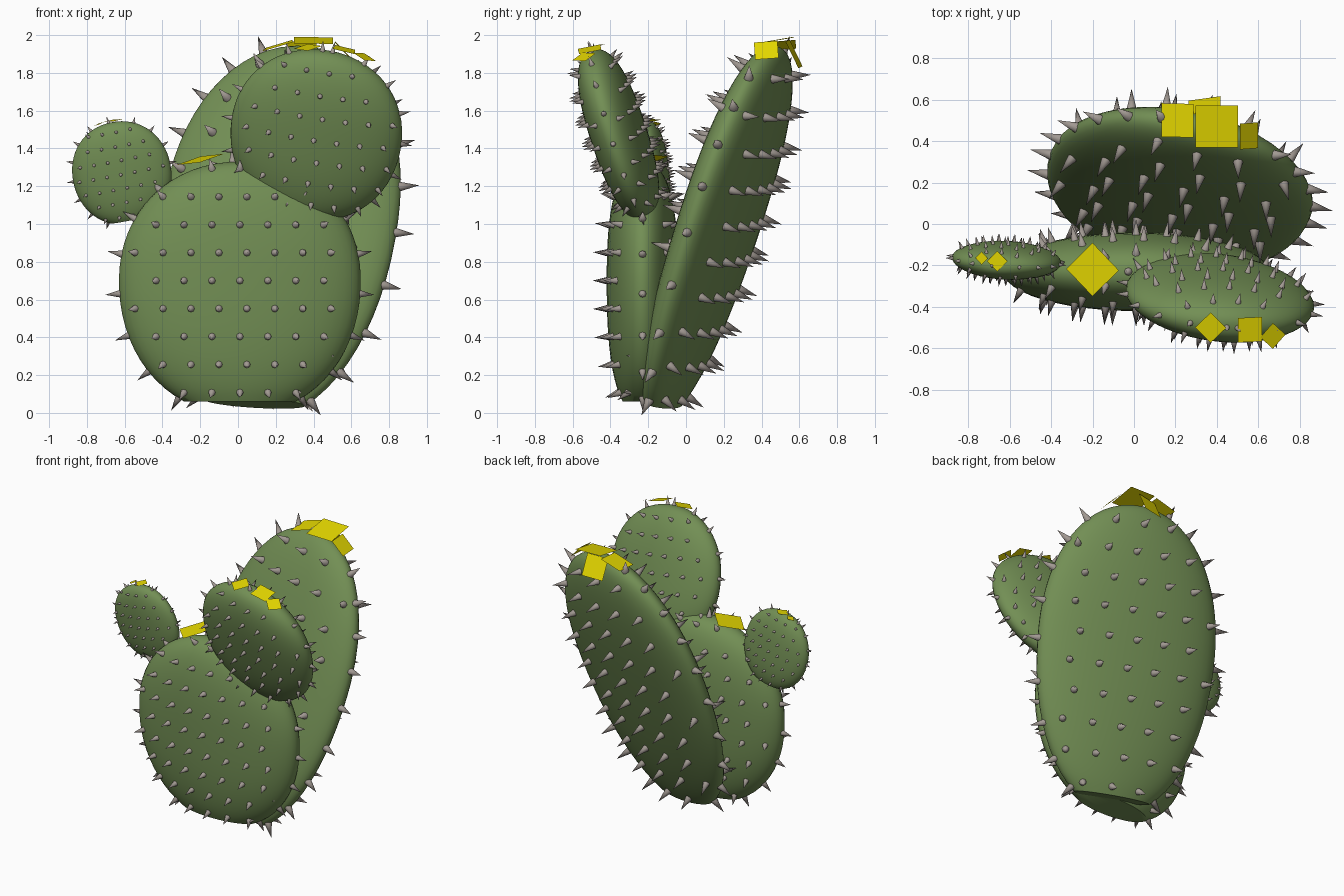
import bpy, math
from mathutils import Vector

if "Cube" in bpy.data.objects:
    bpy.data.objects.remove(bpy.data.objects["Cube"])


def material(name, rgb):
    m = bpy.data.materials.new(name)
    m.diffuse_color = (*rgb, 1)
    m.use_nodes = True
    m.node_tree.nodes["Principled BSDF"].inputs["Base Color"].default_value = m.diffuse_color
    return m


GREEN = material("cactus green", (0.17, 0.275, 0.09))
GREY = material("spine grey", (0.36, 0.32, 0.29))
YELLOW = material("flower yellow", (0.80, 0.70, 0.0))

# flowers: centre, normal, half diagonal, turn in degrees (45 = edges along the axes)
FLOWERS = [
    ((-0.20, -0.22, 1.342), (-0.24, -0.12, 1), 0.13, 0),
    ((0.21, 0.50, 1.945), (-0.30, -0.08, 1), 0.115, 45),
    ((0.40, 0.47, 1.972), (0.02, -0.17, 1), 0.145, 45),
    ((0.34, 0.572, 1.90), (-0.15, 0.87, 0.42), 0.11, 45),
    ((0.555, 0.425, 1.92), (0.75, -0.05, 0.7), 0.088, 45),
    ((0.37, -0.50, 1.935), (-0.1, -0.25, 1), 0.075, 0),
    ((0.56, -0.51, 1.925), (0.25, -0.2, 1), 0.085, 45),
    ((0.67, -0.54, 1.885), (0.4, -0.3, 1), 0.065, 0),
    ((-0.66, -0.18, 1.548), (-0.15, -0.1, 1), 0.05, 0),
    ((-0.735, -0.165, 1.53), (-0.4, -0.1, 1), 0.032, 0),
]


def make(name, verts, faces, mat, smooth=0):
    me = bpy.data.meshes.new(name)
    me.from_pydata([tuple(v) for v in verts], [], faces)
    me.materials.append(mat)
    me.update()
    ob = bpy.data.objects.new(name, me)
    bpy.context.collection.objects.link(ob)
    if smooth:
        bpy.context.view_layer.objects.active = ob
        ob.select_set(True)
        bpy.ops.object.shade_smooth_by_angle(angle=math.radians(smooth))
        ob.select_set(False)
    return ob


def bulge(s, n):
    return max(0.0, 1 - abs(s) ** n) ** (1 / n)


def pad(name, centre, axis, side, width, thick, up, down, cut, step, length, radius):
    """Egg-shaped flat pad with a cut base, plus rows of cone spines."""
    c, v = Vector(centre), Vector(axis).normalized()
    u = Vector(side)
    u = (u - v * u.dot(v)).normalized()
    w = u.cross(v)

    def point(s, a):
        return (c + u * width * bulge(s, 2.1) * math.cos(a)
                + w * thick * bulge(s, 2.5) * math.sin(a)
                + v * s * (up if s > 0 else down))

    # pad body
    rings, seg = 28, 48
    lo = -math.asin(cut)
    verts, faces = [], []
    for i in range(rings):
        s = math.sin(lo + (math.pi / 2 - lo) * i / rings)
        verts += [point(s, 2 * math.pi * j / seg) for j in range(seg)]
    for i in range(rings - 1):
        for j in range(seg):
            k = (j + 1) % seg
            faces.append((i * seg + j, i * seg + k, (i + 1) * seg + k, (i + 1) * seg + j))
    top = len(verts)
    verts.append(c + v * up)
    faces += [((rings - 1) * seg + j, (rings - 1) * seg + (j + 1) % seg, top) for j in range(seg)]
    faces.append(tuple(reversed(range(seg))))
    # orient faces outward
    f = faces[0]
    n = (verts[f[1]] - verts[f[0]]).cross(verts[f[3]] - verts[f[0]])
    if n.dot(verts[f[0]] - c) < 0:
        faces = [tuple(reversed(g)) for g in faces]
    make(name, verts, faces, GREEN, 40)

    # spine positions: grid on both faces, then the rim
    spots = []
    rows = int((up + down) / step) + 1
    cols = int(width / step) + 1
    for r in range(-rows, rows + 1):
        z = r * step
        s = z / (up if z > 0 else down)
        if not -cut < s < 0.95:
            continue
        for q in range(-cols, cols + 1):
            x = (q + 0.25 * (r % 2)) * step / (width * bulge(s, 2.1))
            if abs(x) < 0.92:
                a = math.acos(x)
                spots += [(s, a), (s, -a)]
    count = int(2.2 * (up + down) / 2 / step)
    for i in range(count):
        s = math.sin(lo + 0.05 + (math.pi / 2 - lo - 0.1) * i / (count - 1))
        spots += [(s, 0.0), (s, math.pi)]

    # spines, left out beneath the flowers
    sv, sf = [], []
    sides = 8
    for s, a in spots:
        p = point(s, a)
        if any((p - Vector(g[0])).length < 0.7 * g[2] for g in FLOWERS):
            continue
        e = 0.01
        n = (point(s, a + e) - point(s, a - e)).cross(
            point(min(s + e, 0.999), a) - point(s - e, a)).normalized()
        if n.dot(p - c) < 0:
            n = -n
        t = n.orthogonal().normalized()
        b = n.cross(t)
        k = len(sv)
        for j in range(sides):
            g = j * 2 * math.pi / sides
            sv.append(p - n * 0.008 + (t * math.cos(g) + b * math.sin(g)) * radius)
        sv.append(p + n * length)
        sf += [(k + j, k + (j + 1) % sides, k + sides) for j in range(sides)]
    make(name + "_spines", sv, sf, GREY, 80)


pad("front_pad", (0.01, -0.23, 0.70), (0, 0, 1), (1, 0, 0),
    0.64, 0.19, 0.63, 0.71, 0.90, 0.148, 0.075, 0.021)
pad("back_pad", (0.225, 0.19, 1.05), (0.13, 0.30, 0.945), (0.97, -0.24, 0),
    0.645, 0.165, 0.94, 1.15, 0.917, 0.20, 0.10, 0.026)
pad("upper_right_pad", (0.415, -0.36, 1.485), (0.13, -0.31, 0.94), (0.99, -0.10, 0),
    0.455, 0.145, 0.455, 0.485, 0.917, 0.122, 0.058, 0.016)
pad("left_pad", (-0.615, -0.175, 1.27), (-0.2, -0.10, 0.97), (0.99, -0.06, 0),
    0.262, 0.085, 0.275, 0.275, 0.917, 0.075, 0.035, 0.011)

# flowers
for i, (p, n, r, turn) in enumerate(FLOWERS):
    p, n = Vector(p), Vector(n).normalized()
    x = (Vector((1, 0, 0)) - n * n.x).normalized()
    y = n.cross(x)
    vs = []
    for k in range(4):
        g = math.radians(turn + 90 * k)
        vs.append(p + (x * math.cos(g) + y * math.sin(g)) * r)
    make(f"flower_{i + 1}", vs, [(0, 1, 2, 3)], YELLOW)
